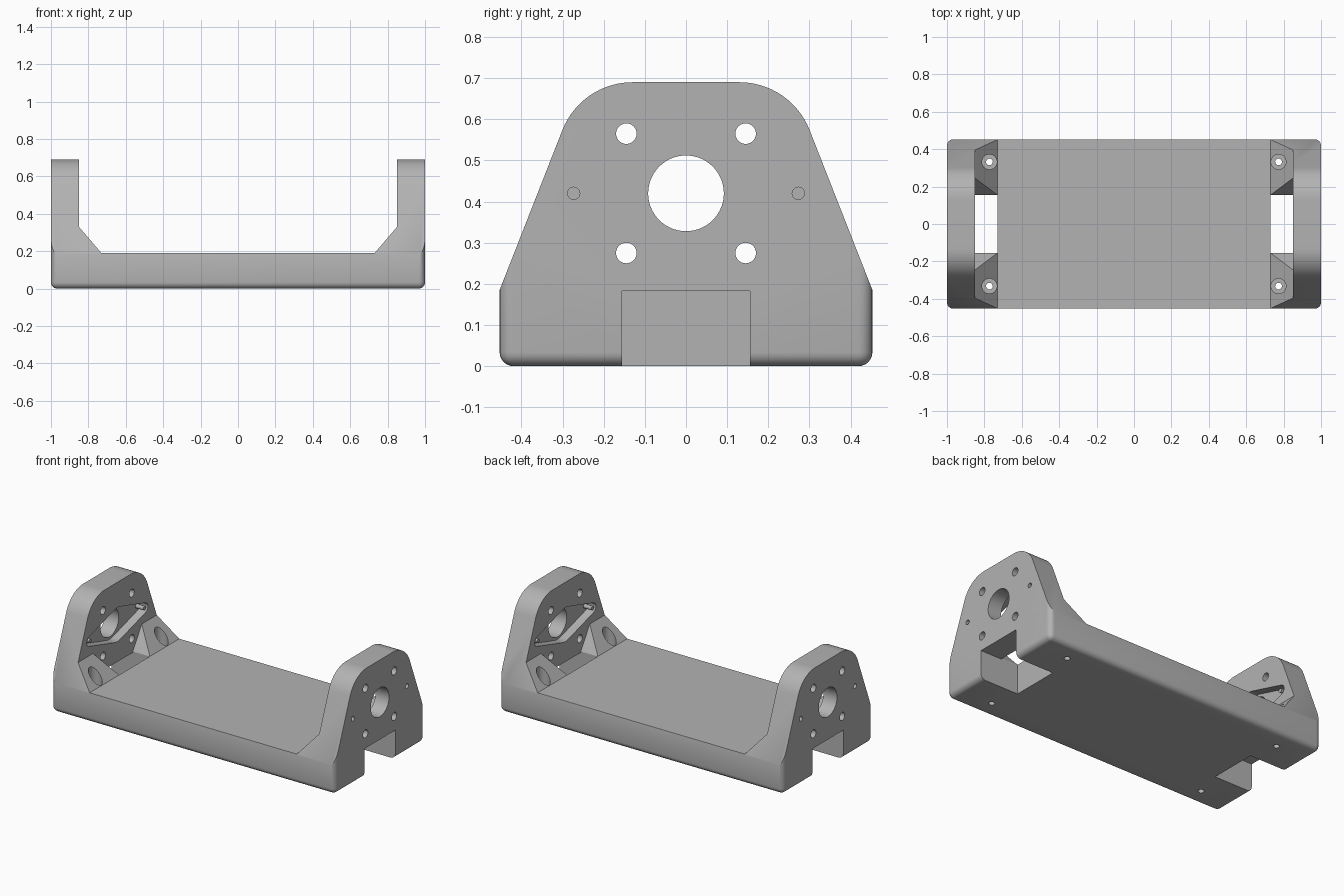
import bpy, bmesh
from math import cos, sin, atan2, asin, pi, radians

cube = bpy.data.objects.get("Cube")
if cube:
    bpy.data.objects.remove(cube, do_unlink=True)

grey = bpy.data.materials.new("grey_plastic")
grey.use_nodes = True
grey.diffuse_color = (0.45, 0.45, 0.45, 1)
grey.node_tree.nodes["Principled BSDF"].inputs["Base Color"].default_value = (0.45, 0.45, 0.45, 1)


def add_object(name, bm):
    bmesh.ops.recalc_face_normals(bm, faces=bm.faces)
    mesh = bpy.data.meshes.new(name)
    bm.to_mesh(mesh)
    bm.free()
    mesh.materials.append(grey)
    obj = bpy.data.objects.new(name, mesh)
    bpy.context.collection.objects.link(obj)
    return obj


def prism(name, points, axis, start, end):
    """Extrude a 2D outline along the x, y or z axis."""
    bm = bmesh.new()
    place = (lambda u, v, t: (t, u, v), lambda u, v, t: (u, t, v), lambda u, v, t: (u, v, t))[axis]
    face = bm.faces.new([bm.verts.new(place(u, v, start)) for u, v in points])
    new = bmesh.ops.extrude_face_region(bm, geom=[face])["geom"]
    shift = place(0, 0, end - start)
    bmesh.ops.translate(bm, vec=shift, verts=[g for g in new if isinstance(g, bmesh.types.BMVert)])
    return add_object(name, bm)


def arc(u, v, r, a, b, steps):
    return [(u + r * cos(a + (b - a) * i / steps), v + r * sin(a + (b - a) * i / steps))
            for i in range(steps + 1)]


def circle(u, v, r, steps=40):
    return arc(u, v, r, 0, 2 * pi, steps)[:-1]


def rect(u0, u1, v0, v1):
    return [(u0, v0), (u1, v0), (u1, v1), (u0, v1)]


def combine(target, tool, operation="DIFFERENCE"):
    mod = target.modifiers.new(tool.name, "BOOLEAN")
    mod.operation, mod.solver, mod.object = operation, "EXACT", tool
    bpy.context.view_layer.objects.active = target
    bpy.ops.object.modifier_apply(modifier=mod.name)
    bpy.data.objects.remove(tool, do_unlink=True)


HALF_Y, HEIGHT, FLOOR, INNER = 0.453, 0.69, 0.19, 0.85
AXIS_Z = 0.42

# Solid block with rounded vertical and bottom edges
bracket = prism("bracket", rect(-1, 1, -HALF_Y, HALF_Y), 2, 0, 0.8)
bm = bmesh.new()
bm.from_mesh(bracket.data)
edges = [e for e in bm.edges if min(v.co.z for v in e.verts) < 0.01]
bmesh.ops.bevel(bm, geom=edges, offset=0.034, segments=6, profile=0.5, affect="EDGES")
bm.to_mesh(bracket.data)
bm.free()

# Tapered end outline with rounded shoulders
slope = atan2(0.155, 0.39)
shoulder = arc(0.13, HEIGHT - 0.183, 0.183, slope, pi / 2, 16)
half = [(0.6, -0.1), (0.6, 0.185), (HALF_Y, 0.185)] + shoulder
outline = half + [(-y, z) for y, z in reversed(half)]
combine(bracket, prism("end_outline", outline, 0, -1.2, 1.2), "INTERSECT")

# Open space between the end plates, leaving sloped gussets
space = [(-0.73, FLOOR), (0.73, FLOOR), (INNER, 0.33), (INNER, 1), (-INNER, 1), (-INNER, 0.33)]
combine(bracket, prism("space", space, 1, -1, 1))

# Lens-shaped pocket outline: a central disc joined to two small tips
R, r, tip = 0.108, 0.032, 0.275
turn = pi / 2 - asin((R - r) / tip)
lens = (arc(tip, AXIS_Z, r, -turn, turn, 8) + arc(0, AXIS_Z, R, turn, pi - turn, 8)
        + arc(-tip, AXIS_Z, r, pi - turn, pi + turn, 8)
        + arc(0, AXIS_Z, R, pi + turn, 2 * pi - turn, 8))

gap = [(-0.155, -0.1), (0.155, -0.1), (0.155, FLOOR), (0.355, 0.5), (-0.355, 0.5), (-0.155, FLOOR)]
floor_x = INNER + 0.055

for side in (1, -1):
    # Window between the gussets and notch below the end plate
    combine(bracket, prism("window", gap, 0, side * 0.73, side * INNER))
    combine(bracket, prism("notch", rect(-0.155, 0.155, -0.1, 0.183), 0, side * 0.8, side * 1.1))
    # Pocket, shaft hole and four screw holes in the end plate
    combine(bracket, prism("pocket", lens, 0, side * 0.8, side * floor_x))
    combine(bracket, prism("shaft_hole", circle(0, AXIS_Z, 0.092, 56), 0, side * 0.8, side * 1.1))
    for sy in (1, -1):
        for sz in (1, -1):
            hole = circle(sy * 0.145, AXIS_Z + sz * 0.145, 0.025, 28)
            combine(bracket, prism("screw_hole", hole, 0, side * 0.8, side * 1.1))
        # Shallow outer pin hole
        pin = circle(sy * 0.273, AXIS_Z, 0.015, 20)
        combine(bracket, prism("pin_hole", pin, 0, side * 0.95, side * 1.1))
        # Counterbored mounting hole through the gusset
        x, y = side * 0.773, sy * 0.332
        combine(bracket, prism("counterbore", circle(x, y, 0.04, 32), 2, 0.11, 0.6))
        combine(bracket, prism("mount_hole", circle(x, y, 0.018, 24), 2, -0.1, 0.2))

# Locating pins standing in the pockets
pins = []
for side, end in ((1, "left"), (-1, "right")):
    for sy, place in ((1, "back"), (-1, "front")):
        pins.append(prism(f"{end}_{place}_pin", circle(sy * 0.273, AXIS_Z, 0.013, 20), 0,
                          side * INNER, side * (floor_x + 0.01)))

# Smooth curved faces, keep edges sharp
bpy.ops.object.select_all(action="DESELECT")
for obj in [bracket] + pins:
    obj.select_set(True)
bpy.context.view_layer.objects.active = bracket
bpy.ops.object.shade_smooth_by_angle(angle=radians(30))
